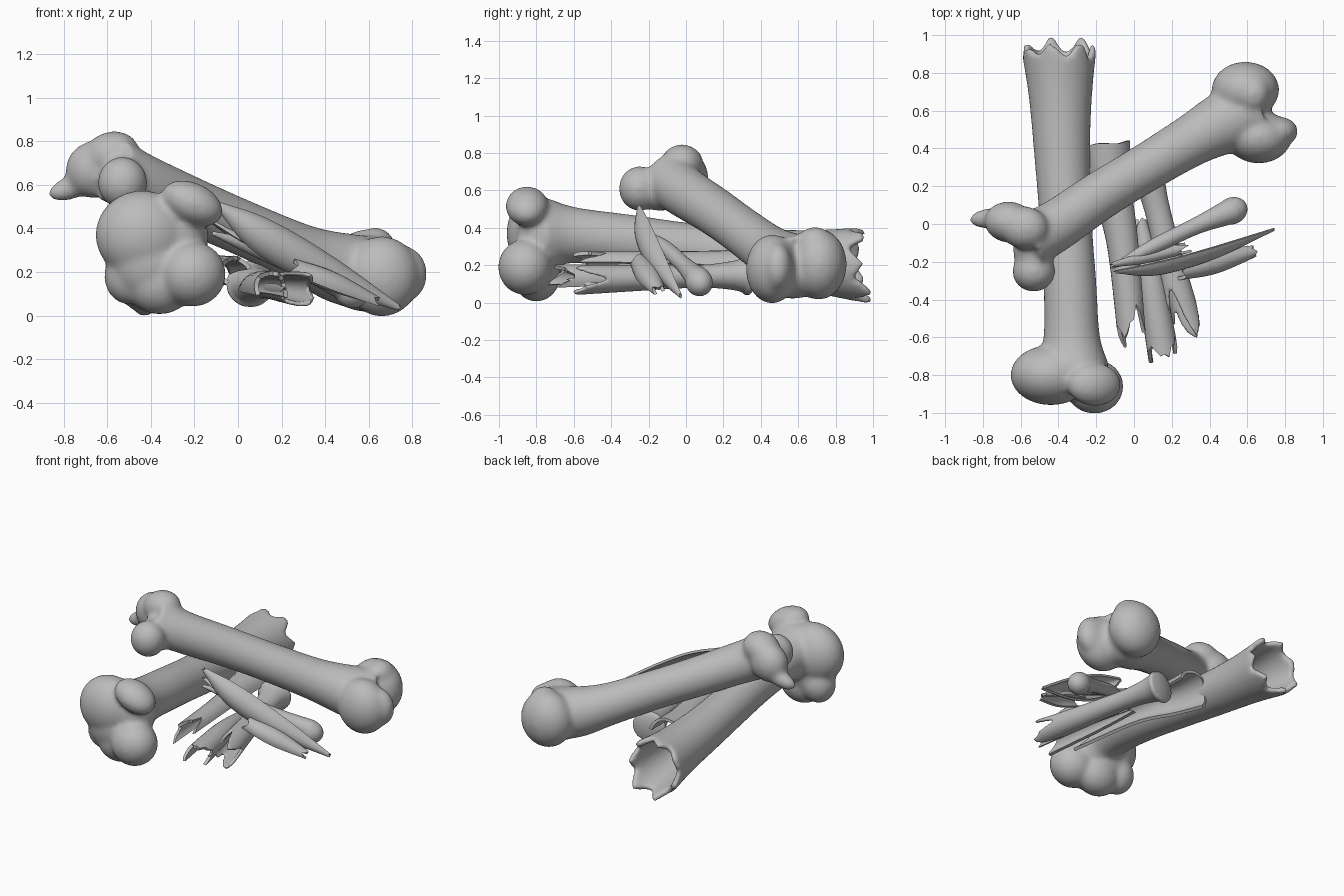
import bpy, bmesh, random
from math import cos, sin, radians
from mathutils import Vector, Matrix, Euler

random.seed(11)
cube = bpy.data.objects.get("Cube")
if cube:
    bpy.data.objects.remove(cube)

grey = bpy.data.materials.new("bone_grey")
grey.use_nodes = True
grey.diffuse_color = (0.5, 0.5, 0.5, 1)
grey.node_tree.nodes["Principled BSDF"].inputs["Base Color"].default_value = (0.5, 0.5, 0.5, 1)


def sample(path, u):
    """Smooth point (x, y, z, radius) at u in 0..1 along the path."""
    pts = [Vector(p) for p in path]
    f = min(max(u, 0), 1) * (len(pts) - 1)
    i = min(int(f), len(pts) - 2)
    t = f - i
    b, c = pts[i], pts[i + 1]
    a = pts[i - 1] if i else b * 2 - c
    d = pts[i + 2] if i + 2 < len(pts) else c * 2 - b
    return (b * 2 + (c - a) * t + (a * 2 - b * 5 + c * 4 - d) * t ** 2
            + (b * 3 - a - c * 3 + d) * t ** 3) / 2


def ragged(count, teeth):
    """Broken-edge depths in 0..1: deep and shallow teeth in turn, with fine chips."""
    knots = [random.uniform(.55, 1) if k % 2 else random.uniform(0, .4) for k in range(teeth)]
    out = []
    for j in range(count):
        f = j * teeth / count
        k, t = int(f), f % 1
        chip = random.uniform(-.08, .08)
        out.append(max(0, knots[k] * (1 - t) + knots[(k + 1) % teeth] * t + chip))
    return out


def sweep(bm, path, arc=(0, 360), cols=28, rows=24, jag=(0, 0), teeth=4, slant=0.0,
          wall=0.0, flat=1.0):
    """Tube or partial tube along a path, with splintered ends and a wall."""
    full = arc[1] - arc[0] >= 360
    axis = (Vector(path[-1]) - Vector(path[0])).xyz.normalized()
    side = axis.cross(Vector((0, 0, 1))).normalized()
    up = side.cross(axis)
    count = cols if full else cols + 1
    first, last = ragged(count, teeth), ragged(count, teeth)
    grid = []
    for j in range(count):
        a = radians(arc[0] + (arc[1] - arc[0]) * j / cols)
        lo = jag[0] * first[j]
        hi = 1 - jag[1] * last[j] - slant * (1 + sin(a)) / 2
        col = []
        for i in range(rows + 1):
            p = sample(path, lo + (hi - lo) * i / rows)
            col.append(bm.verts.new(p.xyz + p.w * (side * cos(a) + up * sin(a) * flat)))
        grid.append(col)
    faces = []
    for j in range(cols):
        c, d = grid[j], grid[(j + 1) % count]
        for i in range(rows):
            faces.append(bm.faces.new((c[i], d[i], d[i + 1], c[i + 1])))
    if wall:
        bmesh.ops.recalc_face_normals(bm, faces=faces)
        bmesh.ops.solidify(bm, geom=faces, thickness=wall)
    else:
        for i in (0, -1):
            bm.faces.new([c[i] for c in grid])


def knob(bm, centre, radii, turn=(0, 0, 0)):
    rot = Euler([radians(t) for t in turn]).to_matrix().to_4x4()
    mat = Matrix.Translation(centre) @ rot @ Matrix.Diagonal((*radii, 1))
    bmesh.ops.create_uvsphere(bm, u_segments=28, v_segments=18, radius=1, matrix=mat)


def finish(bm, name):
    bmesh.ops.recalc_face_normals(bm, faces=bm.faces)
    mesh = bpy.data.meshes.new(name)
    bm.to_mesh(mesh)
    bm.free()
    mesh.materials.append(grey)
    ob = bpy.data.objects.new(name, mesh)
    bpy.context.collection.objects.link(ob)
    return ob


def fuse(ob, voxel, rounds):
    """Melt overlapping volumes into one smooth skin."""
    mod = ob.modifiers.new("fuse", 'REMESH')
    mod.mode, mod.voxel_size, mod.use_smooth_shade = 'VOXEL', voxel, True
    mod = ob.modifiers.new("soften", 'SMOOTH')
    mod.factor, mod.iterations = 0.5, rounds


# Lower long bone: hollow shaft with a broken back end and knuckled front end
bm = bmesh.new()
sweep(bm, [(-.33, -.76, .36, .2), (-.33, -.6, .36, .15), (-.34, -.3, .33, .14),
           (-.36, 0, .29, .138), (-.38, .35, .25, .147), (-.39, .7, .22, .17),
           (-.4, 1.03, .2, .215)], cols=48, rows=40, jag=(0, .07), teeth=14,
      slant=.04, wall=.04)
knob(bm, (-.44, -.8, .37), (.215, .16, .205))
knob(bm, (-.21, -.85, .515), (.15, .115, .095), (0, 25, 0))
knob(bm, (-.21, -.86, .19), (.155, .145, .15))
knob(bm, (-.36, -.8, .15), (.16, .13, .145))
knob(bm, (-.5, -.77, .18), (.115, .11, .13))
knob(bm, (-.4, -.8, .25), (.19, .14, .19))
knob(bm, (-.31, -.76, .36), (.17, .15, .2))
fuse(finish(bm, "lower_long_bone"), .013, 18)

# Upper long bone resting across it
bm = bmesh.new()
sweep(bm, [(-.58, -.09, .67, .15), (-.43, -.02, .6, .138), (-.18, .15, .49, .13),
           (.05, .29, .39, .128), (.3, .44, .28, .138), (.47, .53, .22, .165),
           (.62, .59, .19, .18)])
knob(bm, (-.58, -.02, .74), (.13, .115, .105), (0, -15, -8))
knob(bm, (-.66, .01, .67), (.135, .11, .13), (0, -40, -5))
knob(bm, (-.76, .03, .59), (.12, .055, .055), (0, -20, 5))
knob(bm, (-.53, -.25, .61), (.115, .11, .12), (0, 0, 8))
knob(bm, (-.53, -.14, .61), (.11, .14, .12))
knob(bm, (.59, .71, .205), (.18, .15, .19))
knob(bm, (.63, .69, .32), (.09, .1, .085))
knob(bm, (.66, .46, .18), (.175, .14, .185))
knob(bm, (.76, .49, .19), (.11, .08, .13))
knob(bm, (.57, .57, .18), (.16, .18, .16))
fuse(finish(bm, "upper_long_bone"), .013, 22)

# Slender bone with a wide flat end and a shattered, open end
bm = bmesh.new()
sweep(bm, [(.055, .34, .145, .115), (.08, .24, .145, .085), (.13, .05, .14, .068),
           (.22, -.32, .13, .08), (.33, -.75, .12, .1)],
      cols=24, rows=30, jag=(0, .25), teeth=6, wall=.02, flat=.9)
knob(bm, (.057, .325, .145), (.115, .035, .108), (0, 0, 14))
fuse(finish(bm, "slender_bone"), .009, 4)

# Splinters: path, arc of the tube they keep, end jaggedness, wall
splinters = {
    "broad_splinter": ([(-.15, .43, .16, .135), (-.12, .2, .17, .11), (-.06, -.1, .19, .085),
                        (-.005, -.65, .2, .075)], (-50, 165), (.04, .14), .02),
    "low_splinter": ([(.03, .05, .12, .03), (.09, -.3, .13, .07), (.17, -.78, .12, .085)],
                     (-20, 210), (.1, .2), .02),
    "blade_splinter": ([(-.11, -.25, .52, .01), (.1, -.19, .37, .085), (.4, -.11, .2, .08),
                        (.75, -.02, .03, .012)], (-75, 75), (.04, .02), .016),
    "short_splinter": ([(.22, -.25, .22, .05), (.42, -.2, .14, .065), (.65, -.14, .05, .03)],
                       (-20, 160), (.12, .1), .018),
    "thin_splinter": ([(-.14, -.22, .44, .01), (.05, -.18, .32, .03), (.3, -.12, .2, .03)],
                      (0, 200), (.1, .2), .014),
}
for name, (path, arc, jag, wall) in splinters.items():
    bm = bmesh.new()
    sweep(bm, path, arc, cols=14, rows=16, jag=jag, wall=wall)
    ob = finish(bm, name)
    bpy.ops.object.select_all(action='DESELECT')
    ob.select_set(True)
    bpy.context.view_layer.objects.active = ob
    bpy.ops.object.shade_smooth_by_angle(angle=radians(35))

# Tapered bone with a rounded tip, leaning among the splinters
bm = bmesh.new()
sweep(bm, [(-.12, -.23, .38, .012), (.1, -.12, .3, .04), (.33, -.01, .2, .046),
           (.52, .07, .12, .07)], cols=16)
knob(bm, (.52, .07, .11), (.085, .072, .075), (0, 20, 25))
fuse(finish(bm, "tapered_bone"), .009, 5)
